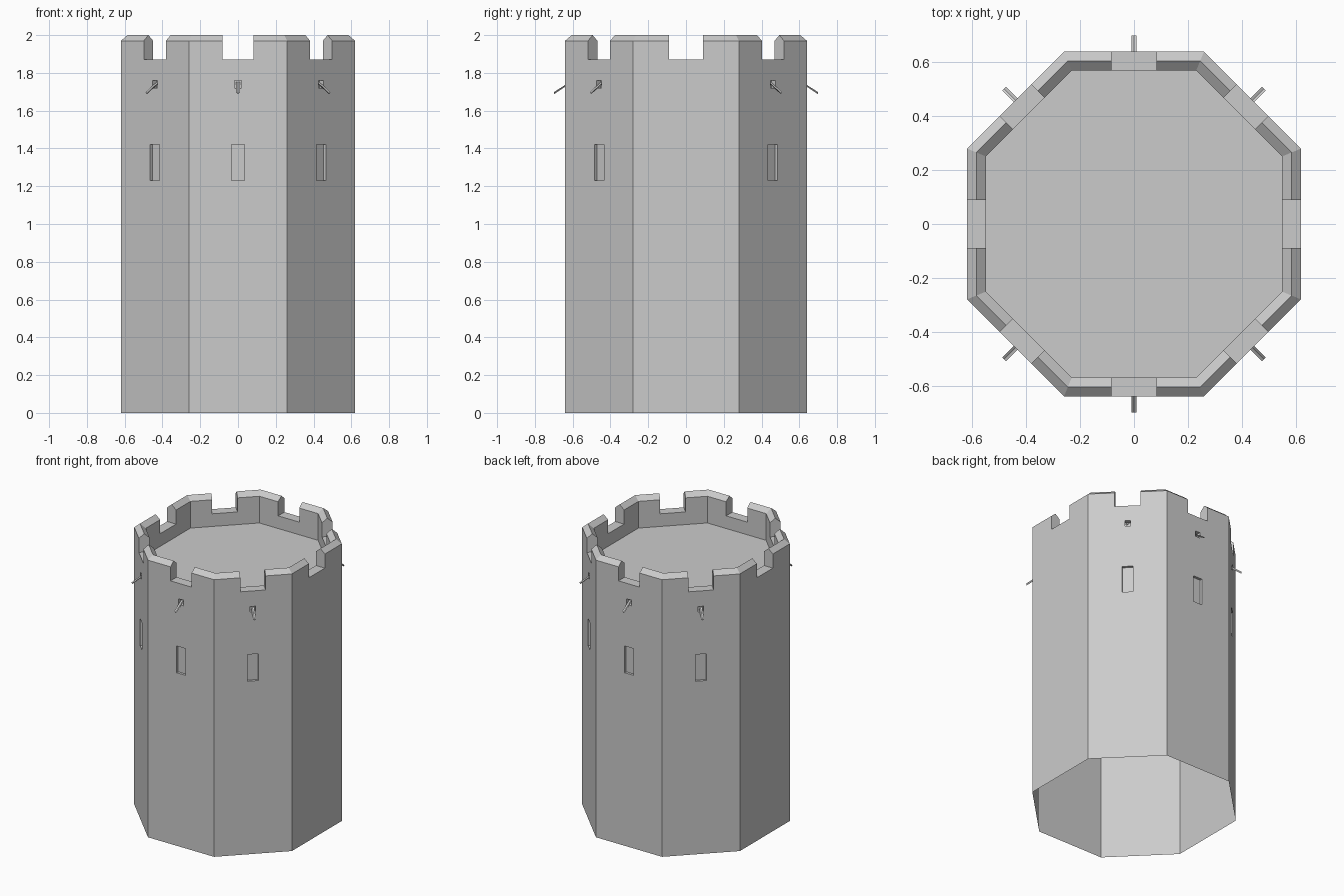
import bpy, bmesh, math
from mathutils import Vector

if "Cube" in bpy.data.objects:
    bpy.data.objects.remove(bpy.data.objects["Cube"])

# Outer octagon footprint, counter-clockwise from the front wall
CORNERS = [(-.26, -.64), (.26, -.64), (.62, -.28), (.62, .28),
           (.26, .64), (-.26, .64), (-.62, .28), (-.62, -.28)]
THICK, FLOOR, NOTCH, EAVE, TOP = .07, 1.78, 1.87, 1.97, 2.0
WINDOW = (.035, 1.23, 1.42, .018)   # half width, bottom, top, depth
DRAIN = (.018, 1.72, 1.76, .03)
TAN = math.tan(math.radians(22.5))


def make_object(name, bm):
    bmesh.ops.remove_doubles(bm, verts=bm.verts, dist=1e-4)
    bmesh.ops.recalc_face_normals(bm, faces=bm.faces)
    mesh = bpy.data.meshes.new(name)
    bm.to_mesh(mesh)
    bm.free()
    obj = bpy.data.objects.new(name, mesh)
    bpy.context.collection.objects.link(obj)
    return obj


def face(bm, pts):
    bm.faces.new([bm.verts.new(p) for p in pts])


def wall_frame(i):
    """Half length and a function (along, inward depth, height) -> point."""
    a, b = Vector(CORNERS[i]), Vector(CORNERS[(i + 1) % 8])
    mid, half = (a + b) / 2, (b - a).length / 2
    t = (b - a).normalized()
    n = Vector((t.y, -t.x))

    def place(u, d, z):
        if abs(abs(u) - half) < 1e-6:      # mitre at the corners
            u = math.copysign(half - d * TAN, u)
        p = mid + t * u - n * d
        return (p.x, p.y, z)
    return half, place


def add_recess(bm, place, w, z0, z1, depth):
    ring = [(-w, z0), (w, z0), (w, z1), (-w, z1)]
    for k in range(4):
        (u0, a), (u1, b) = ring[k], ring[(k + 1) % 4]
        face(bm, [place(u0, 0, a), place(u1, 0, b),
                  place(u1, depth, b), place(u0, depth, a)])
    face(bm, [place(u, depth, z) for u, z in ring])


# Tower shell: walls, recesses, parapet and roof deck
bm = bmesh.new()
deck = []
for i in range(8):
    half, place = wall_frame(i)
    c = .09 if i in (2, 6) else .083
    holes = [] if i in (2, 6) else [WINDOW, DRAIN]

    # Outer wall grid, leaving the holes open
    us = sorted({-half, -c, c, half} | {s * h[0] for h in holes for s in (-1, 1)})
    zs = sorted({0, NOTCH} | {z for h in holes for z in h[1:3]})
    for u0, u1 in zip(us, us[1:]):
        for z0, z1 in zip(zs, zs[1:]):
            um, zm = (u0 + u1) / 2, (z0 + z1) / 2
            if not any(abs(um) < h[0] and h[1] < zm < h[2] for h in holes):
                face(bm, [place(u0, 0, z0), place(u1, 0, z0),
                          place(u1, 0, z1), place(u0, 0, z1)])
    for h in holes:
        add_recess(bm, place, *h)

    # Inner parapet face and notch sill
    for u0, u1 in ((-half, -c), (-c, c), (c, half)):
        face(bm, [place(u1, THICK, FLOOR), place(u0, THICK, FLOOR),
                  place(u0, THICK, NOTCH), place(u1, THICK, NOTCH)])
    for u0, u1 in zip(us, us[1:]):
        if abs(u0 + u1) / 2 < c:
            face(bm, [place(u0, 0, NOTCH), place(u1, 0, NOTCH),
                      place(u1, THICK, NOTCH), place(u0, THICK, NOTCH)])

    # Merlons with ridged tops
    section = [(0, NOTCH), (0, EAVE), (THICK / 2, TOP), (THICK, EAVE), (THICK, NOTCH)]
    for u0, u1 in ((-half, -c), (c, half)):
        for (d0, z0), (d1, z1) in zip(section, section[1:]):
            face(bm, [place(u0, d0, z0), place(u1, d0, z0),
                      place(u1, d1, z1), place(u0, d1, z1)])
    for u in (-c, c):
        face(bm, [place(u, d, z) for d, z in section])
    deck += [place(u, THICK, FLOOR) for u in (-half, -c, c)]
face(bm, deck)
make_object("tower_shell", bm)

# Sloping water spouts below the parapet
for i in (0, 1, 3, 4, 5, 7):
    half, place = wall_frame(i)
    bm = bmesh.new()
    profile = [(-.01, .005), (0, -.005), (.01, .005), (0, .001)]
    rings = [[place(u, d, z + dz) for u, dz in profile]
             for d, z in ((.025, 1.748), (-.06, 1.692))]
    for k in range(4):
        j = (k + 1) % 4
        face(bm, [rings[0][k], rings[0][j], rings[1][j], rings[1][k]])
    for r in rings:
        face(bm, r)
    make_object("water_spout", bm)
